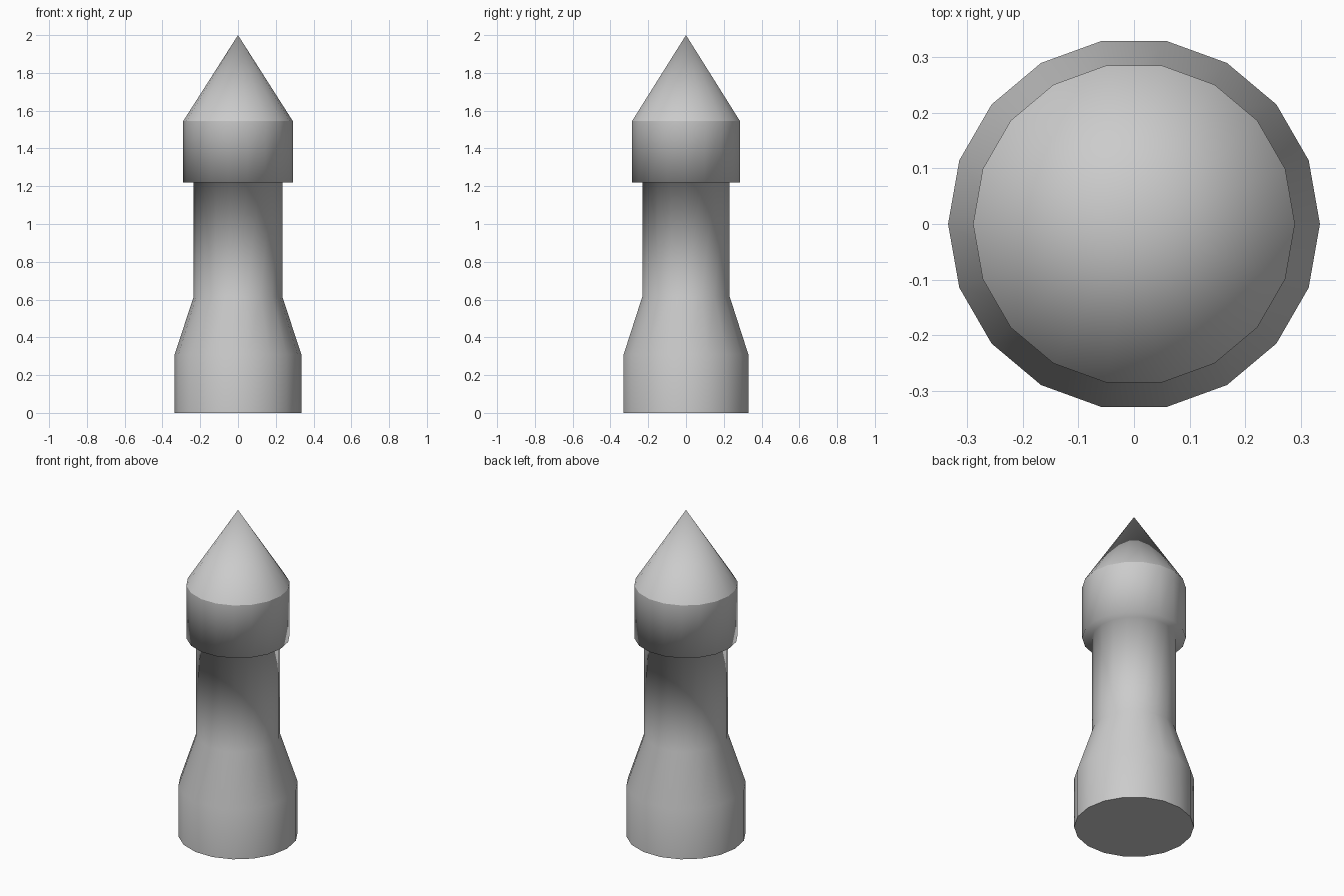
import bpy, bmesh
from math import cos, sin, tau

if "Cube" in bpy.data.objects:
    bpy.data.objects.remove(bpy.data.objects["Cube"])

SIDES = 18


def lathe(name, profile, cap_bottom=False):
    """Revolve (radius, z) points around z; a zero radius becomes a tip."""
    bm = bmesh.new()
    rings = []
    for r, z in profile:
        n = SIDES if r > 0 else 1
        rings.append([bm.verts.new((r * cos(tau * i / SIDES), r * sin(tau * i / SIDES), z))
                      for i in range(n)])
    for a, b in zip(rings, rings[1:]):
        for i in range(SIDES):
            j = (i + 1) % SIDES
            quad = [a[i], a[j], b[j], b[i]] if len(b) > 1 else [a[i], a[j], b[0]]
            bm.faces.new(quad).smooth = True
    if cap_bottom:
        bm.faces.new(rings[0][::-1]).smooth = False  # flat underside keeps the rim crisp
    mesh = bpy.data.meshes.new(name)
    bm.to_mesh(mesh)
    bm.free()
    obj = bpy.data.objects.new(name, mesh)
    bpy.context.collection.objects.link(obj)
    return obj


# Tower: wide foot, taper, neck and overhanging head, softly shaded throughout
lathe("tower_body", [(0.335, 0), (0.335, 0.31), (0.235, 0.615),
                     (0.235, 1.22), (0.29, 1.22), (0.29, 1.545)], cap_bottom=True)

# Pointed roof, separate so its lower edge stays sharp
lathe("cone_roof", [(0.29, 1.545), (0, 2.0)])
